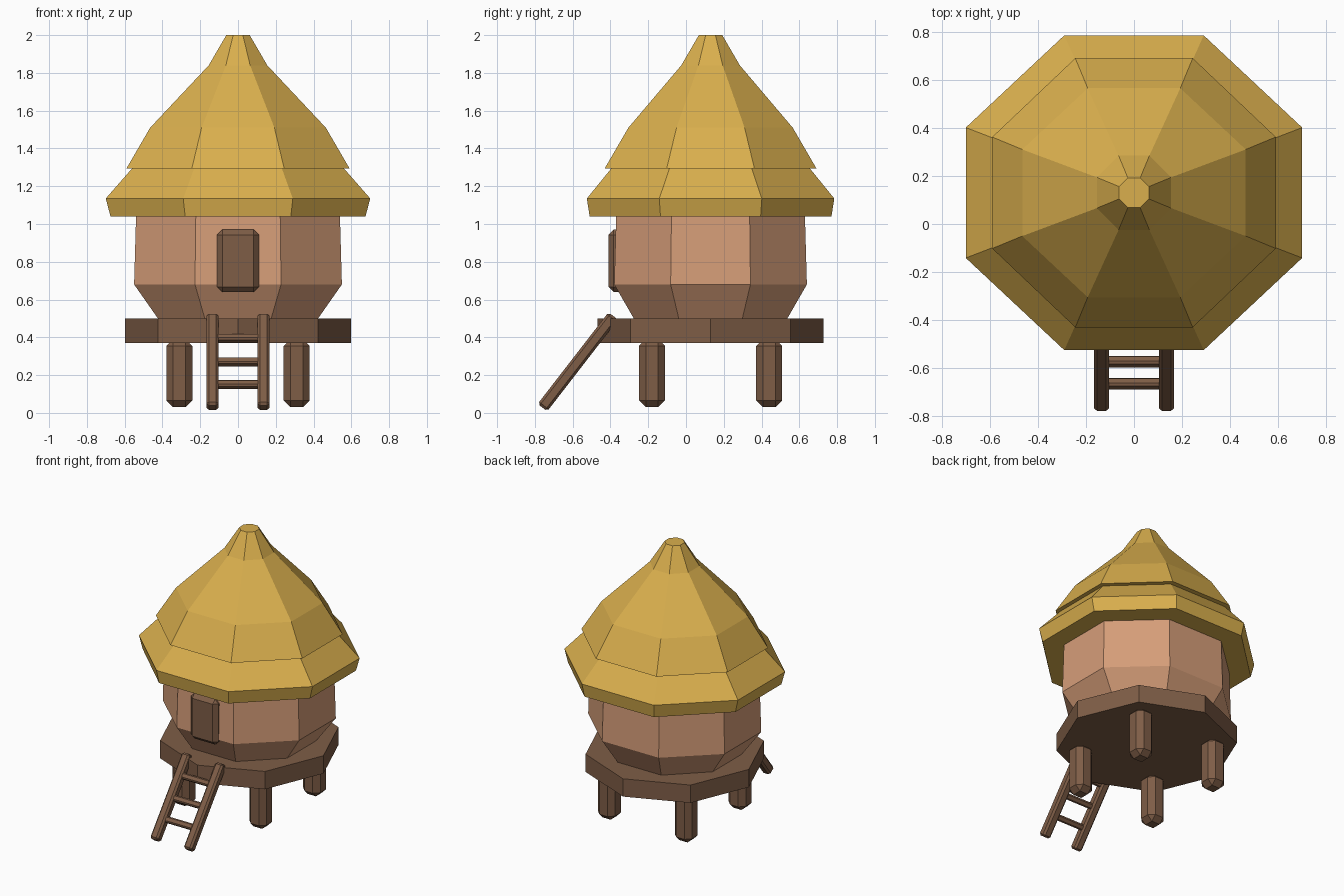
import bpy, bmesh, math
from mathutils import Vector

if "Cube" in bpy.data.objects:
    bpy.data.objects.remove(bpy.data.objects["Cube"], do_unlink=True)

CY = 0.13  # centre line of the hut, set back to leave room for the ladder


def material(name, rgb):
    m = bpy.data.materials.new(name)
    m.use_nodes = True
    m.diffuse_color = (*rgb, 1)
    m.node_tree.nodes["Principled BSDF"].inputs["Base Color"].default_value = (*rgb, 1)
    return m


straw = material("golden straw", (0.70, 0.43, 0.075))
clay = material("tan clay", (0.67, 0.34, 0.19))
wood = material("brown wood", (0.21, 0.11, 0.062))


def finish(name, bm, mat):
    bmesh.ops.recalc_face_normals(bm, faces=bm.faces)
    mesh = bpy.data.meshes.new(name)
    bm.to_mesh(mesh)
    bm.free()
    mesh.materials.append(mat)
    ob = bpy.data.objects.new(name, mesh)
    bpy.context.collection.objects.link(ob)
    return ob


def octagon_stack(name, rings, mat, turn=math.pi / 8):
    """Eight-sided closed shell through rings of (half width, half depth, z)."""
    bm = bmesh.new()
    grow = 1 / math.cos(turn)  # half sizes are measured to the flats
    loops = []
    for rx, ry, z in rings:
        angles = [turn + i * math.pi / 4 for i in range(8)]
        loops.append([bm.verts.new((rx * grow * math.cos(a),
                                    CY + ry * grow * math.sin(a), z)) for a in angles])
    for low, high in zip(loops, loops[1:]):
        for i in range(8):
            j = (i + 1) % 8
            bm.faces.new((low[i], low[j], high[j], high[i]))
    bm.faces.new(loops[0])
    bm.faces.new(loops[-1])
    return finish(name, bm, mat)


def chamfered_box(name, centre, size, chamfer, mat, tilt=0):
    bm = bmesh.new()
    bmesh.ops.create_cube(bm, size=1)
    bmesh.ops.scale(bm, vec=size, verts=bm.verts)
    bmesh.ops.bevel(bm, geom=bm.edges[:], offset=chamfer, segments=1,
                    affect='EDGES', profile=0.5)
    ob = finish(name, bm, mat)
    ob.location = centre
    ob.rotation_euler.x = tilt
    return ob


# Thatched roof in two overlapping tiers
octagon_stack("lower_roof", [(0.675, 0.64, 1.04), (0.70, 0.655, 1.135),
                             (0.56, 0.525, 1.295), (0.48, 0.45, 1.385)], straw)
octagon_stack("upper_roof", [(0.59, 0.56, 1.295), (0.465, 0.435, 1.51),
                             (0.155, 0.155, 1.84), (0.062, 0.062, 2.0)], straw)

# Clay walls, narrowing towards the floor
octagon_stack("walls", [(0.41, 0.395, 0.48), (0.55, 0.51, 0.68),
                        (0.538, 0.498, 1.10)], clay)

# Platform with its corners on the axes
octagon_stack("platform", [(0.598, 0.598, 0.37), (0.598, 0.598, 0.50)], wood, turn=0)

# Door
chamfered_box("door", (0, -0.36, 0.805), (0.22, 0.10, 0.33), 0.027, wood)

# Stilts
for sx, side in ((1, "left"), (-1, "right")):
    for sy, end in ((1, "back"), (-1, "front")):
        chamfered_box(f"{end}_{side}_stilt", (0.31 * sx, CY + 0.31 * sy, 0.21),
                      (0.138, 0.138, 0.36), 0.036, wood)

# Leaning ladder
foot, head = Vector((0, -0.76, 0.028)), Vector((0, -0.385, 0.513))
run = head - foot
lean = -math.atan2(run.y, run.z)
for sx, side in ((1, "left"), (-1, "right")):
    centre = (foot + head) / 2
    centre.x = 0.135 * sx
    chamfered_box(f"{side}_ladder_rail", centre, (0.064, 0.064, run.length), 0.013, wood, lean)
for n, z in enumerate((0.15, 0.27, 0.395)):
    spot = foot + run * ((z - foot.z) / run.z)
    chamfered_box(f"ladder_rung_{n + 1}", spot, (0.25, 0.042, 0.042), 0.009, wood, lean)
